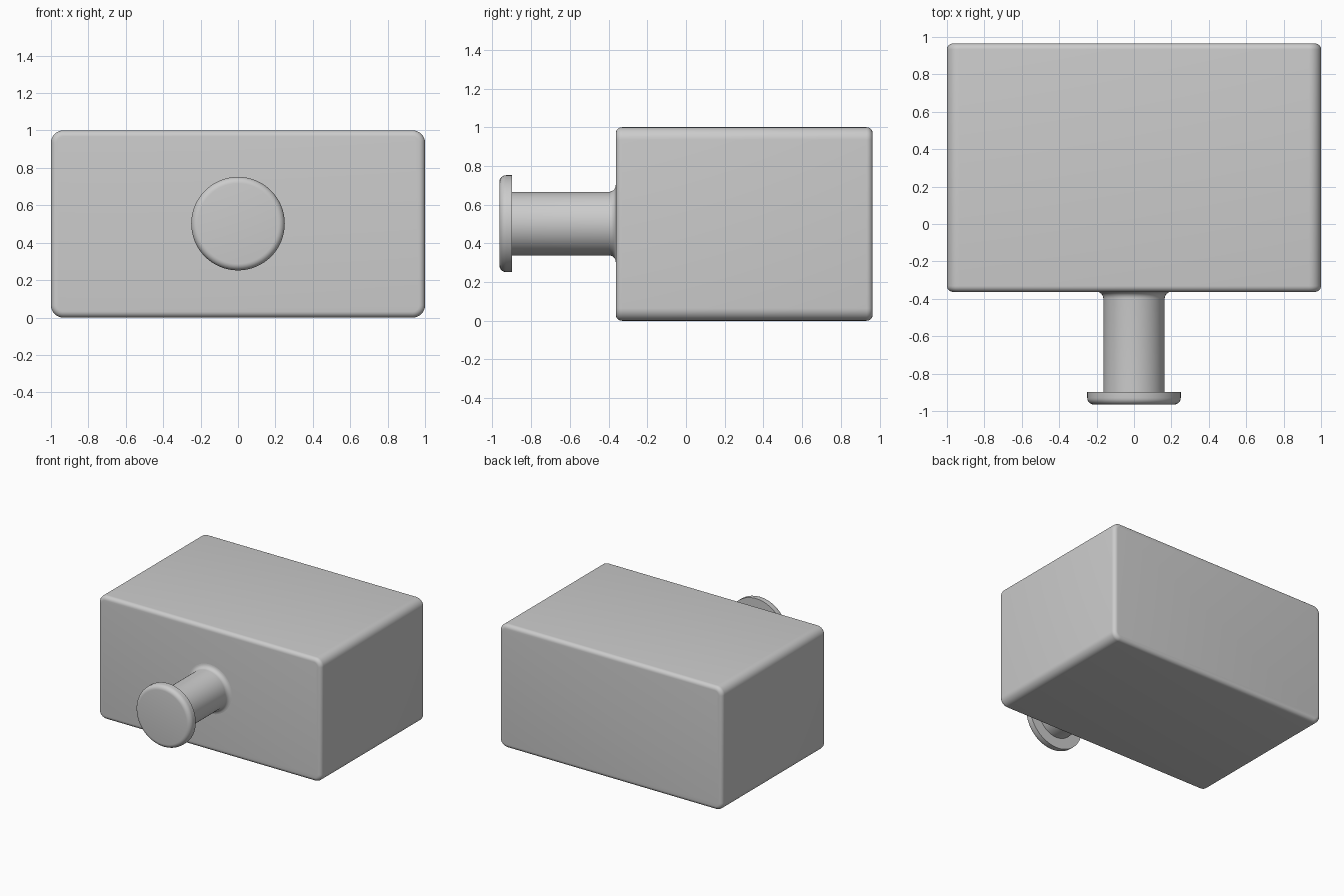
import bpy, bmesh, math

if "Cube" in bpy.data.objects:
    bpy.data.objects.remove(bpy.data.objects["Cube"])

FRONT, BACK, TIP = -0.363, 0.965, -0.965
CENTRE_Z = 0.502


def finish(bm, name):
    bmesh.ops.recalc_face_normals(bm, faces=bm.faces)
    mesh = bpy.data.meshes.new(name)
    bm.to_mesh(mesh)
    bm.free()
    obj = bpy.data.objects.new(name, mesh)
    bpy.context.collection.objects.link(obj)
    bpy.context.view_layer.objects.active = obj
    obj.select_set(True)
    bpy.ops.object.shade_smooth_by_angle(angle=math.radians(35))
    obj.select_set(False)
    return obj


def arc(cr, cy, rad, a0, a1, n=6):
    """Points (radius, y) on an arc, angles in degrees."""
    angles = [math.radians(a0 + (a1 - a0) * i / n) for i in range(n + 1)]
    return [(cr + rad * math.cos(a), cy + rad * math.sin(a)) for a in angles]


def lathe(name, profile, steps=64):
    """Spin a (radius, y) profile around the knob axis."""
    bm = bmesh.new()
    verts = [bm.verts.new((r, y, CENTRE_Z)) for r, y in profile]
    edges = [bm.edges.new(p) for p in zip(verts, verts[1:])]
    bmesh.ops.spin(bm, geom=verts + edges, cent=(0, 0, CENTRE_Z), axis=(0, 1, 0),
                   angle=math.tau, steps=steps)
    bmesh.ops.remove_doubles(bm, verts=bm.verts, dist=1e-5)
    return finish(bm, name)


# Body: block with larger rounding along its depth, smaller on front and back rims
bm = bmesh.new()
bmesh.ops.create_cube(bm, size=1)
for v in bm.verts:
    v.co = (v.co.x * 2, FRONT if v.co.y < 0 else BACK, v.co.z + 0.5)
depth_edges = [e for e in bm.edges if abs(e.verts[0].co.y - e.verts[1].co.y) > 0.1]
bmesh.ops.bevel(bm, geom=depth_edges, offset=0.065, segments=8, profile=0.5,
                affect='EDGES')
rims = [e for e in bm.edges if abs(e.verts[0].co.y - e.verts[1].co.y) < 1e-4]
bmesh.ops.bevel(bm, geom=rims, offset=0.032, segments=6, profile=0.5,
                affect='EDGES')
finish(bm, "body")

# Knob: rounded cap, sharp back lip, shaft and flared fillet meeting the body
cap, shaft, soft, flare = 0.25, 0.164, 0.035, 0.035
profile = [(0, TIP)]
profile += arc(cap - soft, TIP + soft, soft, -90, 0)
profile += [(cap, -0.898), (shaft, -0.898)]
profile += arc(shaft + flare, FRONT - flare, flare, 180, 90)
lathe("knob", profile)
